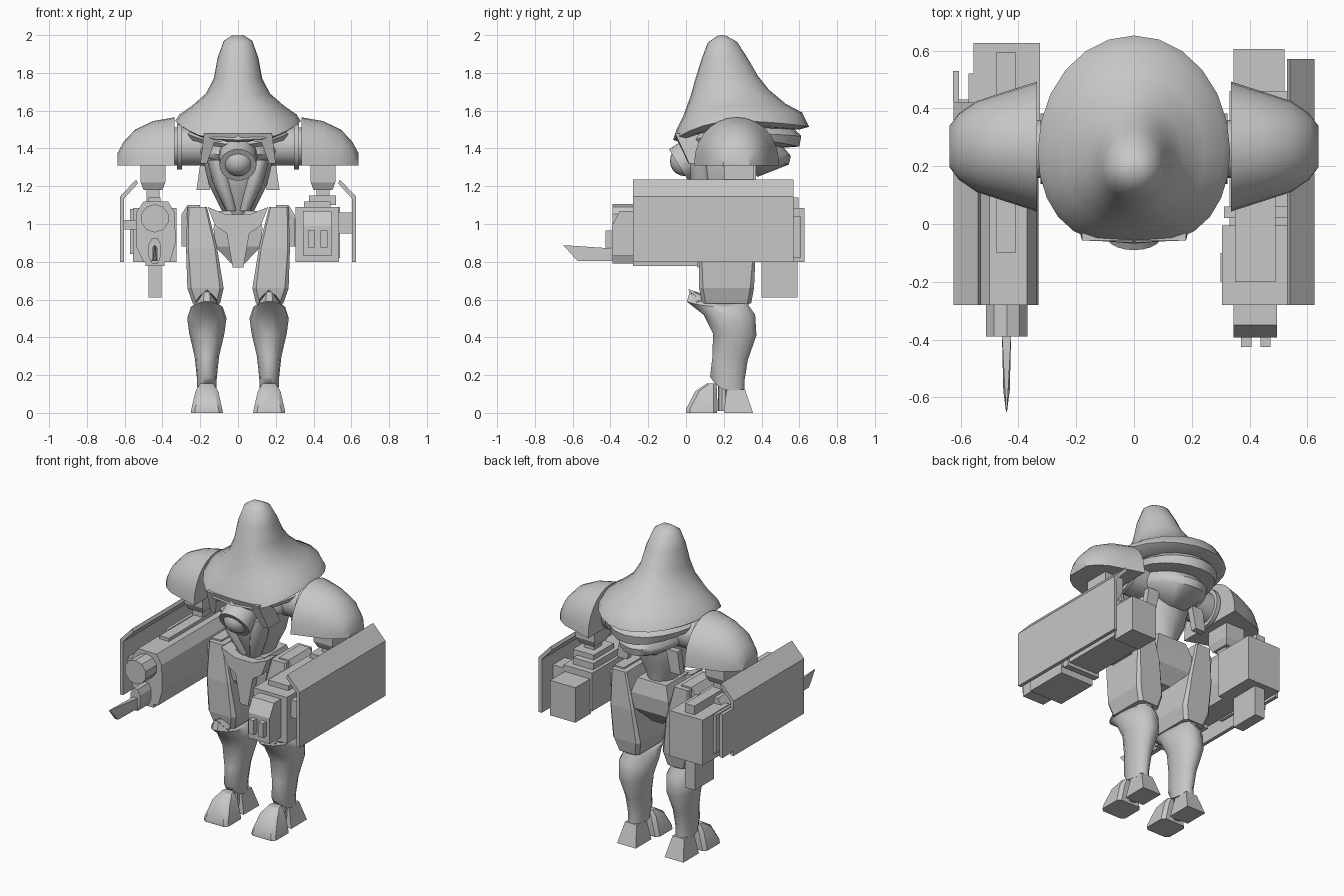
import bpy, bmesh, math
from mathutils import Vector, Matrix

grey = bpy.data.materials.new("light_grey")
grey.diffuse_color = (0.57, 0.57, 0.57, 1)


def finish(name, bm, mirror=False, smooth=None):
    bmesh.ops.remove_doubles(bm, verts=bm.verts, dist=1e-5)
    bmesh.ops.recalc_face_normals(bm, faces=bm.faces)
    me = bpy.data.meshes.new(name)
    bm.to_mesh(me)
    bm.free()
    me.materials.append(grey)
    if smooth:
        me.shade_smooth()
        me.set_sharp_from_angle(angle=math.radians(smooth))
    ob = bpy.data.objects.new(name, me)
    bpy.context.collection.objects.link(ob)
    if mirror:
        ob.modifiers.new("mirror", 'MIRROR').use_clip = False
    return ob


def loft(name, rings, mirror=False, smooth=None):
    """Skin a list of equal-length point rings and cap both ends."""
    bm = bmesh.new()
    vs = [[bm.verts.new(p) for p in r] for r in rings]
    n = len(rings[0])
    for a, b in zip(vs, vs[1:]):
        for i in range(n):
            bm.faces.new((a[i], a[(i + 1) % n], b[(i + 1) % n], b[i]))
    bm.faces.new(vs[0])
    bm.faces.new(vs[-1])
    return finish(name, bm, mirror, smooth)


def prism(name, pts, axis, a, b, mirror=False):
    """Extrude a 2D outline along x (pts = y,z) or y (pts = x,z)."""
    def put(p, d):
        return (d, p[0], p[1]) if axis == 'x' else (p[0], d, p[1])
    return loft(name, [[put(p, d) for p in pts] for d in (a, b)], mirror)


def box(name, x0, x1, y0, y1, z0, z1, mirror=False):
    return prism(name, [(x0, z0), (x1, z0), (x1, z1), (x0, z1)], 'y', y0, y1, mirror)


def rect(x0, x1, y0, y1, z, c=0.0):
    """Rectangular ring at height z with corners cut by c."""
    if not c:
        return [(x0, y0, z), (x1, y0, z), (x1, y1, z), (x0, y1, z)]
    return [(x0 + c, y0, z), (x1 - c, y0, z), (x1, y0 + c, z), (x1, y1 - c, z),
            (x1 - c, y1, z), (x0 + c, y1, z), (x0, y1 - c, z), (x0, y0 + c, z)]


def cylinder(name, c, r, depth, direction, n=20, mirror=False, r2=None):
    bm = bmesh.new()
    m = Matrix.Translation(c) @ Vector(direction).to_track_quat('Z', 'Y').to_matrix().to_4x4()
    bmesh.ops.create_cone(bm, cap_ends=True, segments=n, radius1=r,
                          radius2=r if r2 is None else r2, depth=depth, matrix=m)
    return finish(name, bm, mirror, 35)


def egg(yf, ys, yb, rx, zf, zs, zb, n=24, cx=0, square=1.0):
    """Egg-shaped ring: own depth and height at the front, sides and back."""
    pts = []
    for i in range(n):
        t = 2 * math.pi * i / n
        s, c = math.sin(t), math.cos(t)
        if s < 0:  # a squarer front where wanted
            c = math.copysign(abs(c) ** square, c) if abs(c) > 1e-6 else 0
        y = ys + s * ((yb - ys) if s > 0 else (ys - yf))
        z = zs + s * s * ((zb if s > 0 else zf) - zs)
        pts.append((cx + rx * c, y, z))
    return pts


# Hood, with the hem turned in underneath
loft("hood", [egg(*r, square=.68 if r[3] > .2 else .9) for r in (
    (.165, .19, .215, .03, 1.995, 2.0, 1.995), (.115, .19, .27, .075, 1.96, 1.97, 1.965),
    (.085, .19, .325, .108, 1.88, 1.88, 1.88), (.05, .2, .38, .128, 1.77, 1.77, 1.785),
    (.025, .22, .44, .17, 1.68, 1.69, 1.71), (-.015, .25, .53, .245, 1.57, 1.625, 1.635),
    (-.05, .25, .615, .31, 1.50, 1.58, 1.59), (-.068, .25, .652, .333, 1.445, 1.545, 1.515),
    (-.035, .25, .6, .3, 1.435, 1.52, 1.5), (.02, .25, .45, .2, 1.46, 1.5, 1.5))], smooth=40)
# Scarf folds below the hood
loft("upper_scarf_fold", [egg(*r) for r in (
    (0, .25, .53, .24, 1.46, 1.51, 1.55), (-.02, .25, .61, .275, 1.42, 1.48, 1.465),
    (0, .25, .6, .26, 1.40, 1.45, 1.41), (.05, .25, .46, .18, 1.42, 1.43, 1.40))], smooth=50)
loft("lower_scarf_fold", [egg(*r) for r in (
    (.04, .25, .48, .2, 1.42, 1.44, 1.45), (.01, .25, .555, .215, 1.36, 1.39, 1.36),
    (.03, .25, .545, .205, 1.33, 1.36, 1.315), (.1, .25, .38, .12, 1.3, 1.31, 1.25))], smooth=50)
prism("scarf_tail", [(.12, 1.32), (.2, 1.32), (.22, 1.18), (.15, 1.18)], 'y', .33, .37, True)

# Torso and ribs
loft("torso", [egg(*r, n=16) for r in (
    (.03, .22, .38, .19, 1.42, 1.42, 1.42), (.02, .22, .38, .178, 1.31, 1.31, 1.31),
    (.04, .22, .36, .155, 1.21, 1.21, 1.21), (.08, .22, .33, .11, 1.12, 1.12, 1.12),
    (.11, .22, .32, .075, 1.05, 1.05, 1.05))], smooth=40)
loft("chest_rib", [egg(*r, n=10, cx=c) for c, r in (
    (.12, (.02, .08, .12, .045, 1.34, 1.34, 1.34)), (.085, (.02, .1, .13, .05, 1.22, 1.22, 1.22)),
    (.035, (.08, .13, .16, .03, 1.07, 1.07, 1.07)))], True, 60)

# Collar frame arching over the eye, leaning back at the bottom
arch = [(-.2, 1.32), (-.18, 1.48), (.18, 1.48), (.2, 1.32), (.165, 1.32),
        (.125, 1.43), (0, 1.455), (-.125, 1.43), (-.165, 1.32)]
loft("collar_frame", [[(x, -.075 + (1.48 - z) * .45 + abs(x) * .1 + d, z) for x, z in arch]
                      for d in (0, .12)])
# Eye, tilted slightly down
look = Vector((0, -.85, -.52)).normalized()
eye = Vector((0, -.035, 1.315))
cylinder("eye_ring", eye - look * .05, .1, .11, look, 20, r2=.098)
bm = bmesh.new()
bmesh.ops.create_uvsphere(bm, u_segments=20, v_segments=10, radius=.08,
                          matrix=Matrix.Translation(eye - look * .035))
finish("eye_ball", bm, smooth=60)

# Pelvis
prism("pelvis_front_plate", [(-.16, 1.09), (-.06, 1.05), (.06, 1.05), (.16, 1.09), (.12, .99),
                             (.06, .95), (.028, .77), (-.028, .77), (-.06, .95), (-.12, .99)],
      'y', .06, .16)
loft("pelvis_block", [rect(-.1, .1, .12, .34, 1.07), rect(-.13, .13, .1, .36, .98),
                      rect(-.12, .12, .11, .35, .88), rect(-.035, .035, .16, .28, .79)])

# Legs
loft("thigh", [rect(.165, .268, .09, .36, 1.09, .008), rect(.11, .275, .07, .37, .87, .012),
               rect(.076, .268, .07, .36, .66, .02), rect(.095, .24, .085, .345, .58, .02)], True)
loft("hip_plate", [rect(.2, .268, .12, .33, 1.1), rect(.2, .3, .12, .33, 1.05),
                   rect(.2, .3, .14, .31, .88)], True)
loft("shin", [egg(*r, n=14, cx=.165) for r in (
    (.015, .19, .345, .06, .645, .57, .61), (.0, .19, .335, .085, .59, .56, .57),
    (.09, .22, .37, .104, .52, .5, .52), (.14, .25, .376, .093, .42, .42, .41),
    (.138, .23, .33, .065, .3, .3, .28), (.125, .22, .312, .053, .19, .19, .17),
    (.15, .22, .312, .05, .16, .12, .11))], True, 45)
# Pointed knee guard
loft("knee_point", [[(.165, .01, .655), (.165, .06, .64), (.165, .04, .62)],
                    [(.11, .05, .59), (.11, .1, .6), (.11, .1, .53)]], True)
loft("knee_point_outer", [[(.165, .01, .655), (.165, .06, .64), (.165, .04, .62)],
                          [(.22, .05, .59), (.22, .1, .6), (.22, .1, .53)]], True)
cylinder("ankle", (.165, .2, .09), .03, .16, (0, 0, 1), 10, True)
loft("toe", [rect(.08, .25, 0, .165, 0, .02), rect(.083, .247, .0, .166, .02, .02),
             rect(.105, .225, .05, .165, .115, .02), rect(.13, .2, .11, .16, .155, .015)], True, 30)
loft("heel", [rect(.1, .23, .2, .355, 0), rect(.125, .205, .215, .312, .125)], True)

# Shoulders: half-round arches shrinking outward
arches = []
for x, hw, top in ((.335, .225, 1.565), (.45, .188, 1.545), (.545, .157, 1.5),
                   (.605, .115, 1.435), (.638, .072, 1.375)):
    arches.append([(x, .268 - hw * math.cos(math.pi * i / 14),
                    1.31 + (top - 1.31) * math.sin(math.pi * i / 14) ** .9) for i in range(15)])
loft("shoulder_dome", arches, True, 35)
cylinder("shoulder_flange", (.31, .26, 1.41), .122, .026, (1, 0, 0), 20, True)
cylinder("shoulder_joint", (.25, .26, 1.41), .1, .2, (1, 0, 0), 20, True)
loft("upper_arm", [rect(.385, .515, .2, .36, 1.33), rect(.385, .515, .2, .36, 1.22),
                   rect(.4, .5, .22, .34, 1.18)], True)
box("elbow_post", .415, .485, .24, .32, 1.05, 1.19, True)

# Bent side shields on both weapons
for s, y1, side in ((-1, .42, "blade_gun"), (1, .57, "cannon")):
    bent = [(.603, .8), (.625, .8), (.625, 1.145), (.54, 1.235), (.53, 1.215), (.603, 1.135)]
    prism(side + "_shield", [(s * x, z) for x, z in bent], 'y', -.28, y1)
box("blade_gun_shield_tail", -.626, -.605, .42, .53, .83, 1.1)
box("blade_gun_inner_plate", -.572, -.553, .1, .52, .84, 1.08)

# Blade gun (left in front view)
prism("blade_gun_body", [(-.5, 1.12), (-.37, 1.12), (-.335, 1.06), (-.33, .9), (-.36, .8),
                         (-.5, .8), (-.54, .88), (-.54, 1.06)], 'y', -.28, .4)
box("blade_gun_underside", -.49, -.39, -.28, .07, .778, .81)
box("blade_gun_stock", -.555, -.325, .36, .627, .8, 1.085)
box("blade_gun_top_rail", -.475, -.41, -.1, .595, 1.08, 1.14)
box("blade_gun_magazine", -.475, -.405, .4, .59, .61, .82)
cylinder("blade_gun_muzzle", (-.44, -.33, 1.03), .075, .12, (0, 1, 0), 10)
for y in (-.2, 0, .2, .4):
    box("blade_gun_bracket", -.61, -.53, y - .03, y + .03, .97, 1.02)
prism("blade_holder", [(-.475, .83), (-.455, .79), (-.425, .79), (-.408, .83), (-.408, .89),
                       (-.425, .925), (-.455, .925), (-.475, .89)], 'y', -.39, -.27)
blade = prism("blade", [(-.65, .888), (-.575, .805), (-.38, .805), (-.38, .87)], 'x', -.457, -.425)
for v in blade.data.vertices:  # pinch the blade tip and its cutting edge
    if v.co.y < -.5:
        v.co.x = -.441 + (v.co.x + .441) * (.1 if v.co.y < -.6 else .7)

# Cannon (right in front view)
box("cannon_front_body", .305, .535, -.28, -.005, .8, 1.09)
box("cannon_middle_body", .33, .53, -.005, .46, .84, 1.08)
box("cannon_rib", .312, .54, .02, .06, .82, 1.09)
box("cannon_rear_box", .345, .52, .45, .605, .82, 1.04)
box("cannon_top_block", .35, .49, -.2, .42, 1.0, 1.12)
box("cannon_collar", .375, .52, .18, .38, 1.1, 1.15)
prism("cannon_muzzle", [(-.27, 1.07), (-.35, 1.07), (-.393, .99), (-.393, .83), (-.27, .83)],
      'x', .345, .495)
for x in (.388, .455):
    box("cannon_prong", x - .018, x + .018, -.425, -.38, .875, .965)
for y in (-.18, .12, .4):
    box("cannon_bracket", .52, .61, y - .06, y + .06, .95, 1.06)
box("cannon_side_step", .3, .35, -.2, -.1, .88, 1.03)
